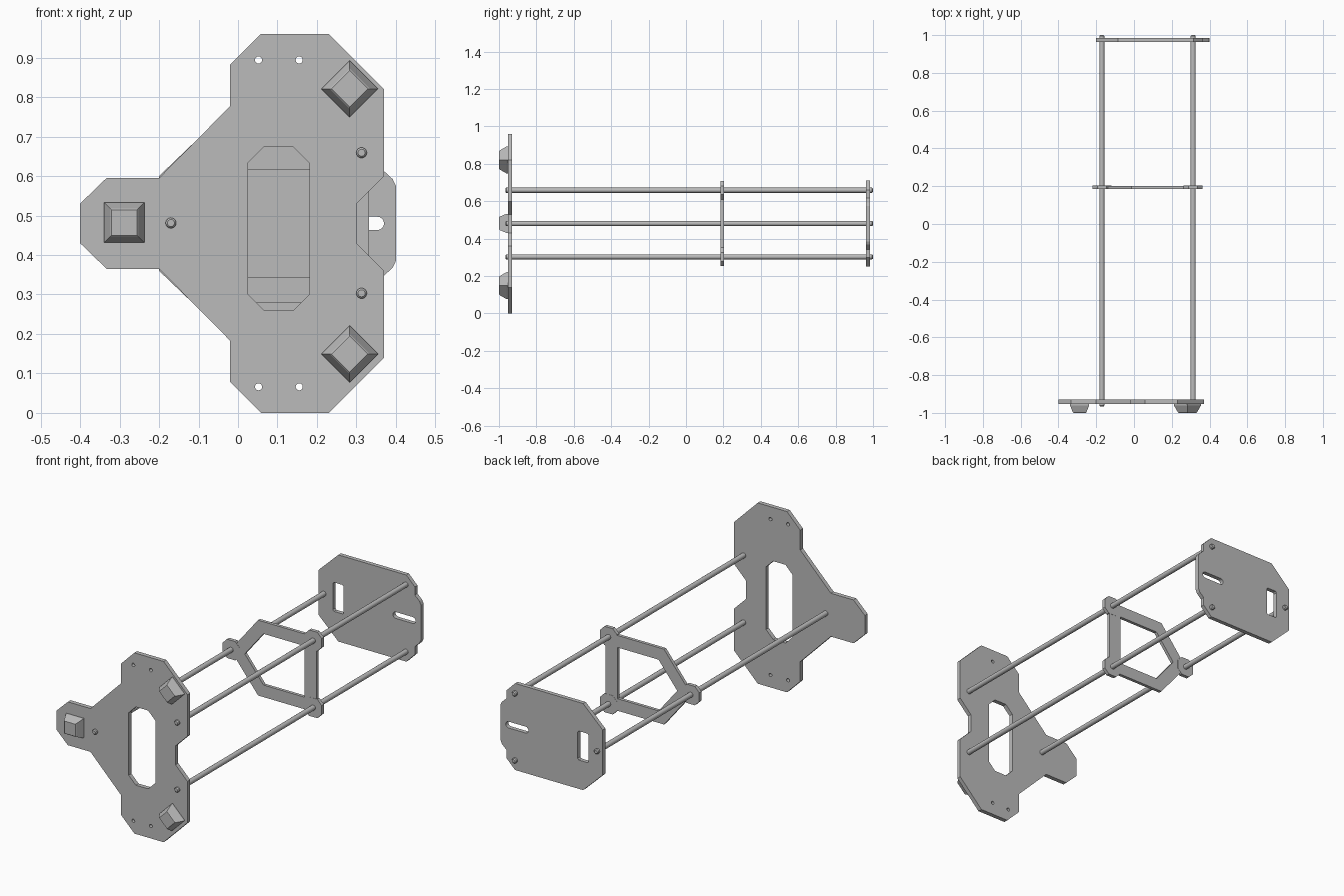
import bpy, bmesh
from math import pi, cos, sin
from mathutils import Matrix, Vector

cube = bpy.data.objects.get("Cube")
if cube:
    bpy.data.objects.remove(cube)

grey = bpy.data.materials.new("plain grey")
grey.use_nodes = True
COLOUR = (0.5, 0.5, 0.5, 1)
grey.diffuse_color = COLOUR
grey.node_tree.nodes["Principled BSDF"].inputs["Base Color"].default_value = COLOUR

MID = 0.48  # height of the mirror plane


def mirrored(half):
    """Close an upper half outline with its reflection below MID."""
    return half + [(x, 2 * MID - z) for x, z in reversed(half)]


def circle(x, z, r, n=16):
    return [(x + r * cos(2 * pi * i / n), z + r * sin(2 * pi * i / n)) for i in range(n)]


def capsule(x0, x1, z, r, n=8):
    right = [(x1 + r * sin(pi * i / n), z - r * cos(pi * i / n)) for i in range(n + 1)]
    left = [(x0 - r * sin(pi * i / n), z + r * cos(pi * i / n)) for i in range(n + 1)]
    return right + left


def chamfered(x, z, w, h, c):
    """Rectangle with half sizes w, h and cut corners."""
    return [(x - w, z - h + c), (x - w + c, z - h), (x + w - c, z - h), (x + w, z - h + c),
            (x + w, z + h - c), (x + w - c, z + h), (x - w + c, z + h), (x - w, z + h - c)]


def plate(name, loops, y0, y1):
    """Flat plate in the xz plane; the loops after the first are holes."""
    cu = bpy.data.curves.new(name, "CURVE")
    cu.dimensions = "2D"
    cu.fill_mode = "BOTH"
    cu.extrude = (y1 - y0) / 2
    for pts in loops:
        sp = cu.splines.new("POLY")
        sp.points.add(len(pts) - 1)
        for p, (x, z) in zip(sp.points, pts):
            p.co = (x, z, 0, 1)
        sp.use_cyclic_u = True
    ob = bpy.data.objects.new(name, cu)
    bpy.context.collection.objects.link(ob)
    ob.location.y = (y0 + y1) / 2
    ob.rotation_euler.x = pi / 2
    bpy.ops.object.select_all(action="DESELECT")
    ob.select_set(True)
    bpy.context.view_layer.objects.active = ob
    bpy.ops.object.convert(target="MESH")
    ob = bpy.context.object
    ob.data.materials.clear()
    ob.data.materials.append(grey)
    ob.data.shade_flat()
    return ob


def loft(name, x, z, rings, sides, turn=0.0):
    """Solid along y from (y, radius) rings."""
    bm = bmesh.new()
    loops = []
    for y, r in rings:
        loops.append([bm.verts.new((x + r * cos(turn + 2 * pi * i / sides), y,
                                    z + r * sin(turn + 2 * pi * i / sides)))
                      for i in range(sides)])
    for a, b in zip(loops, loops[1:]):
        for i in range(sides):
            j = (i + 1) % sides
            bm.faces.new((a[i], a[j], b[j], b[i]))
    bm.faces.new(loops[0])
    bm.faces.new(loops[-1])
    bmesh.ops.recalc_face_normals(bm, faces=bm.faces)
    me = bpy.data.meshes.new(name)
    bm.to_mesh(me)
    bm.free()
    me.materials.append(grey)
    ob = bpy.data.objects.new(name, me)
    bpy.context.collection.objects.link(ob)
    return ob


# Front plate: three lobes, side notch, long window and four screw holes
front_outline = mirrored([
    (-0.40, 0.53), (-0.333, 0.595), (-0.20, 0.595), (-0.02, 0.777), (-0.02, 0.882),
    (0.058, 0.96), (0.23, 0.96), (0.37, 0.82), (0.37, 0.60), (0.30, 0.53)])
front_holes = [circle(x, MID + s * 0.414, 0.009) for x in (0.052, 0.155) for s in (1, -1)]
plate("front_plate", [front_outline, chamfered(0.103, 0.467, 0.078, 0.208, 0.042)] + front_holes,
      -0.953, -0.93)

# Rear plate: window on one side, slot on the other
rear_outline = mirrored([
    (-0.20, 0.60), (-0.085, 0.71), (0.315, 0.71), (0.365, 0.66), (0.365, 0.617),
    (0.392, 0.592), (0.40, 0.575)])
plate("rear_plate", [rear_outline, chamfered(-0.085, MID, 0.032, 0.077, 0.007),
                     capsule(0.253, 0.353, MID, 0.017)], 0.963, 0.985)

# Middle frame: open five-sided ring with a collar at each rod
frame_outer = mirrored([(-0.17, 0.485), (-0.012, 0.68), (0.332, 0.68)])
frame_inner = [(-0.09, MID)] + mirrored([(0.02, 0.616), (0.26, 0.616)])
plate("middle_frame", [frame_outer, frame_inner], 0.185, 0.202)

RODS = [("upper_left", 0.313, 0.659), ("lower_left", 0.313, 0.303), ("right", -0.17, 0.481)]
for side, x, z in RODS:
    plate(side + "_collar", [chamfered(x, z, 0.05, 0.05, 0.026)], 0.184, 0.203)
    rod = loft(side + "_rod", x, z,
               [(-0.966, 0.009), (-0.961, 0.0135), (0.995, 0.0135), (1.0, 0.009)], 16)
    bpy.ops.object.select_all(action="DESELECT")
    rod.select_set(True)
    bpy.context.view_layer.objects.active = rod
    bpy.ops.object.shade_smooth_by_angle(angle=pi / 6)

# Feet: tapered square blocks, the left pair turned to diamonds
for name, x, z, turn in [("right_foot", -0.288, 0.482, pi / 4),
                         ("upper_left_foot", 0.283, 0.821, 0),
                         ("lower_left_foot", 0.283, 0.149, 0)]:
    loft(name, x, z, [(-1.0, 0.046), (-0.996, 0.051), (-0.96, 0.072), (-0.95, 0.072)], 4, turn)
